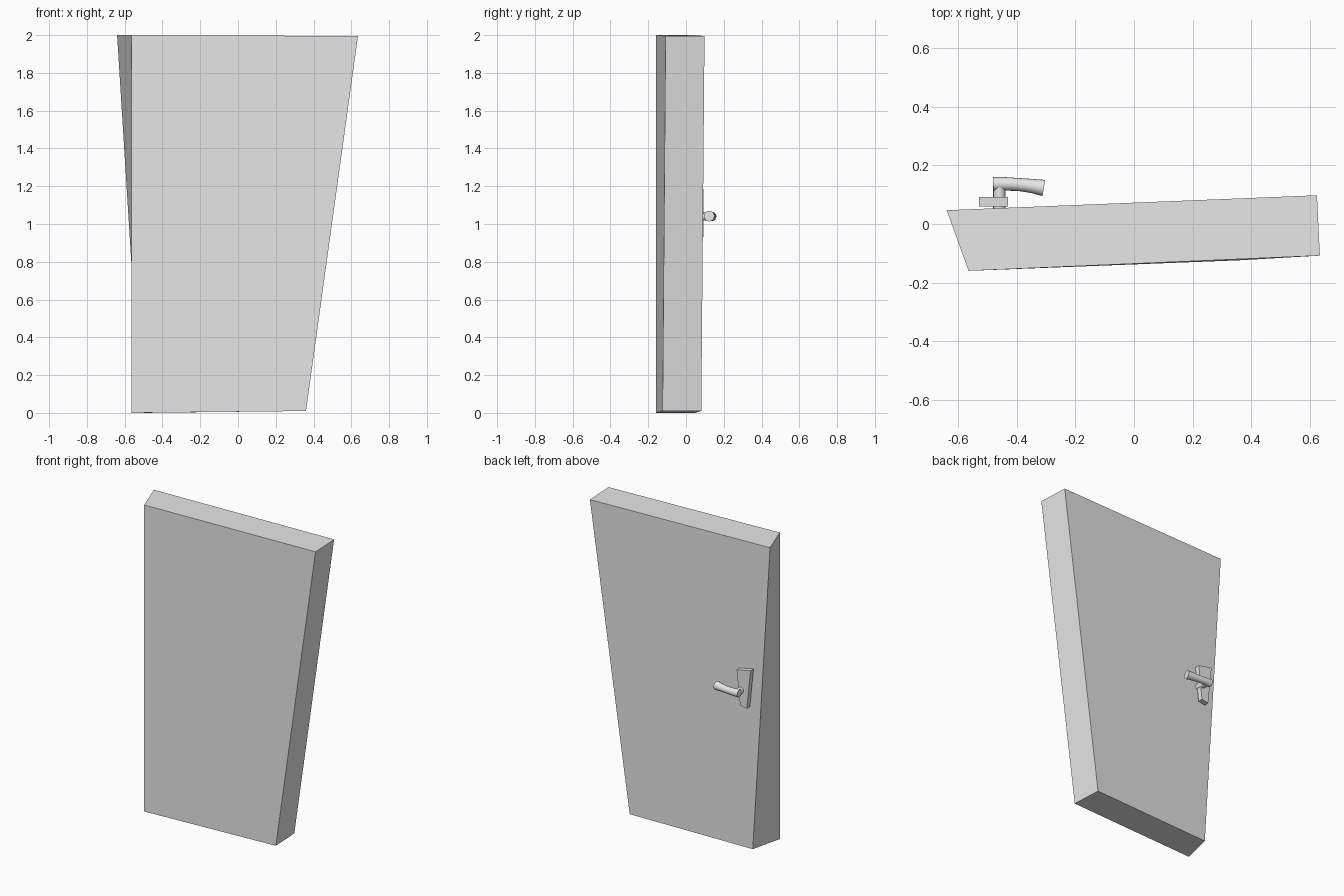
import bpy, bmesh, math
from mathutils import Vector

cube = bpy.data.objects.get("Cube")
if cube:
    bpy.data.objects.remove(cube, do_unlink=True)

grey = bpy.data.materials.new("light_grey")
grey.use_nodes = True
grey.diffuse_color = (0.8, 0.8, 0.8, 1)
grey.node_tree.nodes["Principled BSDF"].inputs["Base Color"].default_value = (0.8, 0.8, 0.8, 1)


def loft(name, rings, smooth=False):
    """Skin matching rings of points and cap both ends."""
    bm = bmesh.new()
    loops = [[bm.verts.new(p) for p in ring] for ring in rings]
    n = len(loops[0])
    for a, b in zip(loops, loops[1:]):
        for i in range(n):
            j = (i + 1) % n
            bm.faces.new((a[i], a[j], b[j], b[i]))
    bm.faces.new(loops[0])
    bm.faces.new(loops[-1])
    bmesh.ops.recalc_face_normals(bm, faces=bm.faces)
    mesh = bpy.data.meshes.new(name)
    bm.to_mesh(mesh)
    bm.free()
    mesh.materials.append(grey)
    obj = bpy.data.objects.new(name, mesh)
    bpy.context.collection.objects.link(obj)
    if smooth:
        bpy.ops.object.select_all(action="DESELECT")
        obj.select_set(True)
        bpy.context.view_layer.objects.active = obj
        bpy.ops.object.shade_smooth_by_angle(angle=math.radians(40))
    return obj


def tube(name, path, radii, sides=16):
    """Round bar swept along a level path."""
    pts = [Vector(p) for p in path]
    rings = []
    for i, (p, r) in enumerate(zip(pts, radii)):
        along = (pts[min(i + 1, len(pts) - 1)] - pts[max(i - 1, 0)]).normalized()
        up = Vector((0, 0, 1))
        across = along.cross(up)
        angles = [2 * math.pi * k / sides for k in range(sides)]
        rings.append([p + r * (math.cos(t) * across + math.sin(t) * up) for t in angles])
    return loft(name, rings, smooth=True)


# Crooked door slab, wider at the top
loft("door_slab", [
    [(-0.565, -0.16, 0), (0.36, -0.124, 0.01), (0.35, 0.081, 0.01), (-0.515, 0.047, 0)],
    [(-0.565, -0.16, 2), (0.635, -0.108, 1.995), (0.625, 0.098, 1.995), (-0.64, 0.047, 2)],
])

# Tapered back plate of the handle
loft("handle_plate", [
    [(-0.53, y, 1.185), (-0.43, y, 1.165), (-0.455, y, 0.94), (-0.503, y, 0.93)]
    for y in (0.06, 0.092)
])

# Spindle and bent lever
tube("handle_spindle", [(-0.46, 0.045, 1.04), (-0.46, 0.13, 1.04)], [0.021, 0.021])
tube("handle_lever",
     [(-0.481, 0.136, 1.04), (-0.44, 0.137, 1.04), (-0.395, 0.135, 1.04),
      (-0.35, 0.13, 1.041), (-0.308, 0.123, 1.042)],
     [0.025, 0.023, 0.022, 0.024, 0.028])
